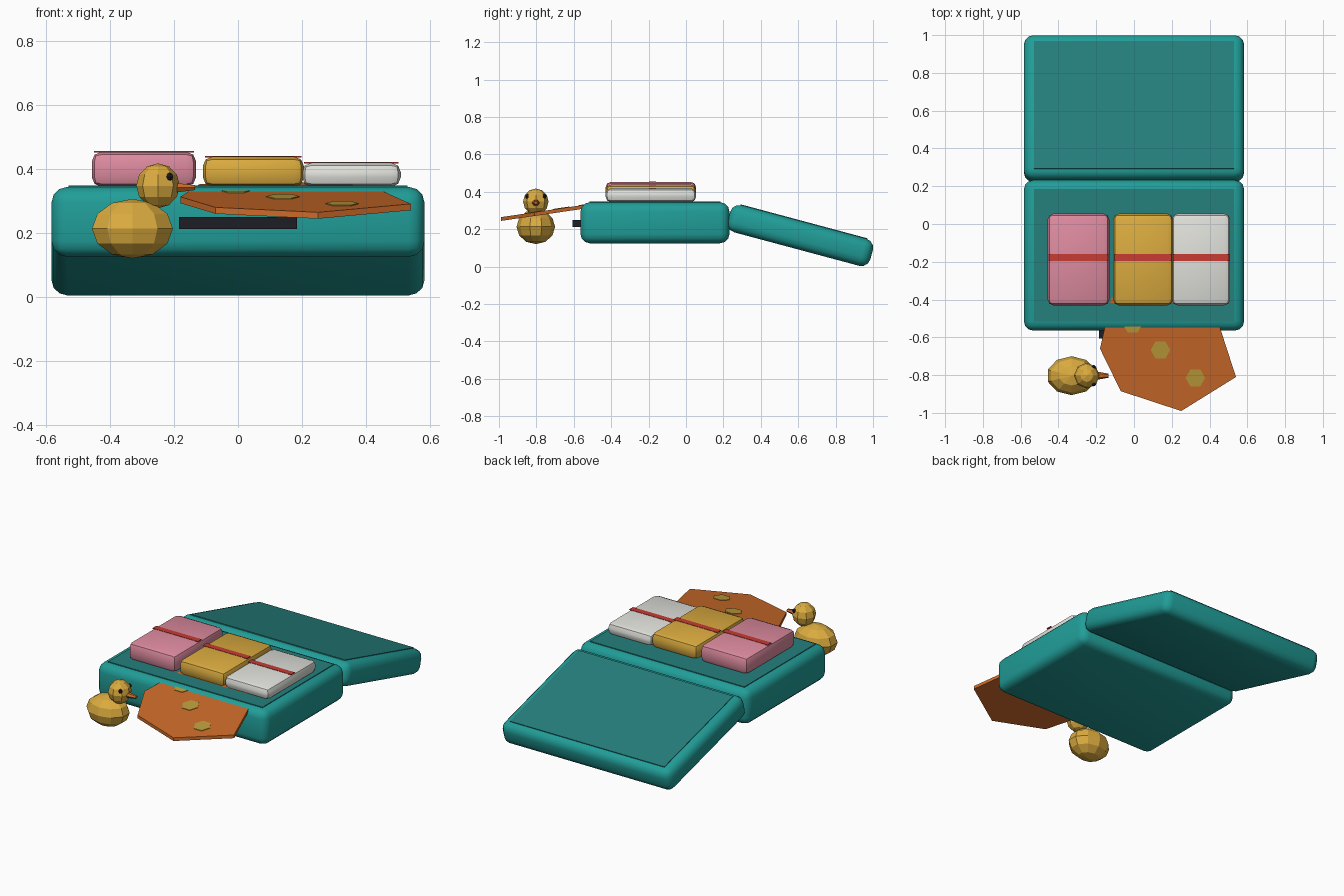
import bpy, bmesh, math
from mathutils import Matrix, Vector

if "Cube" in bpy.data.objects:
    bpy.data.objects.remove(bpy.data.objects["Cube"])


def material(name, r, g, b):
    m = bpy.data.materials.new(name)
    m.diffuse_color = (r, g, b, 1)
    m.use_nodes = True
    m.node_tree.nodes["Principled BSDF"].inputs["Base Color"].default_value = m.diffuse_color
    return m


TEAL = material("teal", 0.015, 0.34, 0.315)
PANEL = material("dark_teal", 0.018, 0.215, 0.205)
PINK = material("pink", 0.73, 0.26, 0.35)
GOLD = material("gold", 0.71, 0.41, 0.05)
WHITE = material("off_white", 0.75, 0.75, 0.71)
RED = material("red", 0.58, 0.045, 0.032)
ORANGE = material("orange", 0.60, 0.145, 0.022)
OLIVE = material("olive_gold", 0.50, 0.33, 0.045)
BLACK = material("near_black", 0.012, 0.013, 0.018)


def finish(name, bm, mat, matrix=None):
    if matrix is not None:
        bm.transform(matrix)
    bmesh.ops.recalc_face_normals(bm, faces=bm.faces)
    me = bpy.data.meshes.new(name)
    bm.to_mesh(me)
    bm.free()
    me.materials.append(mat)
    ob = bpy.data.objects.new(name, me)
    bpy.context.collection.objects.link(ob)
    return ob


def box(name, size, loc, mat, bevel=0, segs=3, tilt=0):
    bm = bmesh.new()
    bmesh.ops.create_cube(bm, size=1, matrix=Matrix.Diagonal((*size, 1)))
    if bevel:
        bmesh.ops.bevel(bm, geom=bm.edges[:], offset=bevel, segments=segs,
                        profile=0.5, affect='EDGES')
    ob = finish(name, bm, mat, Matrix.Translation(loc) @ Matrix.Rotation(tilt, 4, 'X'))
    if bevel:
        bpy.context.view_layer.objects.active = ob
        ob.select_set(True)
        bpy.ops.object.shade_smooth_by_angle(angle=math.radians(40))
        ob.select_set(False)
    return ob


def ball(name, radii, loc, mat, segs=8, rings=6):
    bm = bmesh.new()
    bmesh.ops.create_uvsphere(bm, u_segments=segs, v_segments=rings, radius=1)
    return finish(name, bm, mat, Matrix.Translation(loc) @ Matrix.Diagonal((*radii, 1)))


def sheet(name, points, height, thick, mat):
    """Flat plate whose top follows height(y)."""
    bm = bmesh.new()
    top = [bm.verts.new((x, y, height(y))) for x, y in points]
    low = [bm.verts.new((x, y, height(y) - thick)) for x, y in points]
    bm.faces.new(top)
    bm.faces.new(low[::-1])
    for i in range(len(points)):
        j = (i + 1) % len(points)
        bm.faces.new((top[i], low[i], low[j], top[j]))
    return finish(name, bm, mat)


# Case: bottom tray and open lid, each with an inner panel
box("case_base", (1.166, 0.797, 0.219), (0, -0.166, 0.234), TEAL, 0.05)
box("base_panel", (1.06, 0.70, 0.008), (0, -0.166, 0.344), PANEL)

tilt = -math.radians(15)
centre = Vector((0, 0.611, 0.166))
normal = Matrix.Rotation(tilt, 3, 'X') @ Vector((0, 0, 1))
box("case_lid", (1.166, 0.79, 0.15), centre, TEAL, 0.05, tilt=tilt)
box("lid_panel", (1.06, 0.70, 0.008), centre + normal * 0.0745, PANEL, tilt=tilt)

# Front handle
box("handle", (0.368, 0.07, 0.038), (0, -0.572, 0.231), BLACK)

# Folded bundles with straps
for name, x0, x1, z1, mat in (("pink", -0.457, -0.131, 0.453, PINK),
                              ("gold", -0.110, 0.206, 0.438, GOLD),
                              ("white", 0.200, 0.509, 0.419, WHITE)):
    x, w, h = (x0 + x1) / 2, x1 - x0, z1 - 0.344
    box(name + "_bundle", (w, 0.485, h), (x, -0.188, 0.344 + h / 2), mat, 0.03, 2)
    box(name + "_strap", (w - 0.014, 0.037, 0.004), (x, -0.178, z1), RED)


# Cloth hanging out of the front edge, with hexagonal spots
def slope(y):
    return 0.264 + 0.147 * (y + 0.99)


sheet("cloth", [(-0.18, -0.66), (-0.07, -0.885), (0.25, -0.99), (0.54, -0.81),
                (0.42, -0.44), (0.15, -0.33), (-0.12, -0.39)], slope, 0.02, ORANGE)
for i, (cx, cy) in enumerate(((-0.007, -0.53), (0.14, -0.667), (0.325, -0.815))):
    hexagon = [(cx + 0.052 * math.cos(k * math.pi / 3), cy + 0.052 * math.sin(k * math.pi / 3))
               for k in range(6)]
    sheet("cloth_spot_%d" % i, hexagon, lambda y: slope(y) + 0.003, 0.005, OLIVE)

# Toy duck: body, head, eyes and beak
ball("duck_body", (0.133, 0.103, 0.093), (-0.33, -0.803, 0.213), GOLD, 10, 6)
ball("duck_head", (0.068, 0.068, 0.070), (-0.250, -0.803, 0.347), GOLD, 8, 6)
for side in (-1, 1):
    ball("duck_eye", (0.012, 0.012, 0.013), (-0.213, -0.803 + side * 0.045, 0.375), BLACK, 6, 4)
bm = bmesh.new()
bmesh.ops.create_cone(bm, cap_ends=True, segments=6, radius1=0.021, radius2=0.011, depth=0.056)
finish("duck_beak", bm, ORANGE, Matrix.Translation((-0.163, -0.803, 0.341))
       @ Matrix.Diagonal((1, 1, 0.8, 1)) @ Matrix.Rotation(math.pi / 2, 4, 'Y'))
